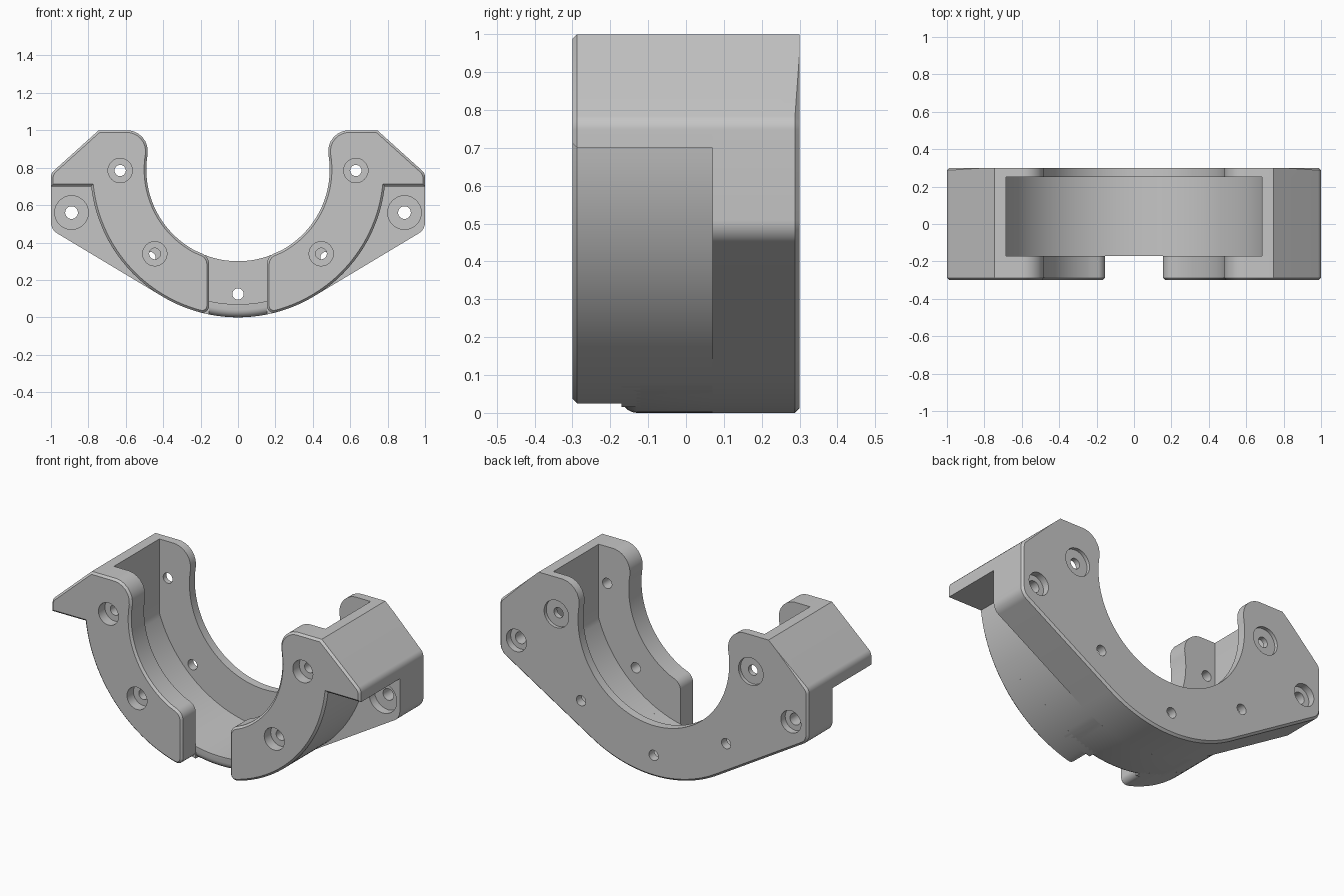
import bpy, bmesh, math
from mathutils import Vector

if "Cube" in bpy.data.objects:
    bpy.data.objects.remove(bpy.data.objects["Cube"], do_unlink=True)

grey = bpy.data.materials.new("satin_grey")
grey.use_nodes = True
grey.diffuse_color = (0.56, 0.56, 0.56, 1)
grey.node_tree.nodes["Principled BSDF"].inputs["Base Color"].default_value = grey.diffuse_color

CZ = 0.79                                  # height of the bore axis
R_OUT, R_BORE, R_POCKET = 0.79, 0.49, 0.72
WALL_X, GAP_X = 0.685, 0.155


def arc(r, a0, a1, step=2):
    """Points on a circle about the bore axis, angles in degrees."""
    n = max(1, round(abs(a1 - a0) / step))
    angles = [math.radians(a0 + (a1 - a0) * i / n) for i in range(n + 1)]
    return [(r * math.cos(a), CZ + r * math.sin(a)) for a in angles]


def fillet(prev, corner, nxt, r, n=8):
    """Rounded corner between two straight edges."""
    c = Vector(corner)
    u, v = (Vector(prev) - c).normalized(), (Vector(nxt) - c).normalized()
    half = u.angle(v) / 2
    centre = c + (u + v).normalized() * r / math.sin(half)
    start = c + u * r / math.tan(half) - centre
    end = c + v * r / math.tan(half) - centre
    spokes = [start.lerp(end, i / n).normalized() * r for i in range(n + 1)]
    return [tuple(centre + s) for s in spokes]


def gap_angle(r):
    return -math.degrees(math.acos(GAP_X / r))


# Shared runs of the outline, for the left half
shoulder, crest = (1, 0.77), (0.745, 1)
ear_low, shelf = (1, 0.469), (1, 0.70)
lobe = fillet(crest, (0.474, 1), (0.484, 0.87), 0.11)
upper = fillet(shelf, shoulder, crest, 0.05) + [crest]
back_outer = arc(R_OUT, -90, -59) + fillet((0.4, 0.109), ear_low, shoulder, 0.07) + upper


def front_outer(start):
    return arc(R_OUT, start, -6.5) + [shelf] + upper


def pocket(end):
    a = -math.degrees(math.acos(WALL_X / R_POCKET))
    return [(WALL_X, 1)] + arc(R_POCKET, a, end)


def mirrored(pts):
    return pts + [(-x, z) for x, z in reversed(pts) if abs(x) > 1e-5]


def slab(name, pts, y0, y1, bevel=0, rim=None, rule=None, segments=1):
    """Extrude an outline along y and bevel the chosen edges of one rim."""
    bm = bmesh.new()
    face = bm.faces.new([bm.verts.new((x, y0, z)) for x, z in pts])
    out = bmesh.ops.extrude_face_region(bm, geom=[face])["geom"]
    for v in out:
        if isinstance(v, bmesh.types.BMVert):
            v.co.y = y1
    bmesh.ops.recalc_face_normals(bm, faces=bm.faces)
    if bevel:
        edges = [e for e in bm.edges if all(
            abs(v.co.y - rim) < 1e-5 and (rule is None or rule(v.co)) for v in e.verts)]
        bmesh.ops.bevel(bm, geom=edges, offset=bevel, offset_type='OFFSET',
                        segments=segments, profile=0.5, affect='EDGES')
    return add_object(name, bm)


def add_object(name, bm):
    mesh = bpy.data.meshes.new(name)
    bm.to_mesh(mesh)
    bm.free()
    mesh.materials.append(grey)
    ob = bpy.data.objects.new(name, mesh)
    bpy.context.collection.objects.link(ob)
    return ob


def add_stepped_pin(bm, x, z, steps, n=32):
    """Turned cutter along y; steps are (radius, y start, y end)."""
    rings = []
    for r, y0, y1 in steps:
        for y in (y0, y1):
            rings.append([bm.verts.new((x + r * math.cos(2 * math.pi * i / n), y,
                                        z + r * math.sin(2 * math.pi * i / n))) for i in range(n)])
    for a, b in zip(rings, rings[1:]):
        for i in range(n):
            j = (i + 1) % n
            bm.faces.new((a[i], a[j], b[j], b[i]))
    bm.faces.new(rings[0])
    bm.faces.new(rings[-1])


parts = []

# Front cheeks, one each side of the gap, with a strip of shell behind them
start, inner_end = gap_angle(R_OUT), gap_angle(R_BORE)
outer, bore = front_outer(start), arc(R_BORE, 10, -62)
low, high = outer[0], arc(R_BORE, inner_end, inner_end - 1)[0]
low_far = arc(R_OUT, -74, -73)[0]
cheek = (fillet(high, low, low_far, 0.035) + front_outer(-74) + lobe + bore
         + fillet(bore[-1], high, low, 0.06))
strip = outer + pocket(gap_angle(R_POCKET))
cheeks = []
for side, s in (("left", 1), ("right", -1)):
    flip = [(s * x, z) for x, z in cheek]
    cheeks.append(slab(side + "_front_cheek", flip, -0.3, -0.17, 0.012, -0.3))
    parts.append(slab(side + "_shell_strip", [(s * x, z) for x, z in strip], -0.17, -0.12))

# Curved shell with a rounded lip under the gap
shell = slab("curved_shell", mirrored(front_outer(-90) + pocket(-90)), -0.17, 0.07,
             0.04, -0.17, lambda p: p.z < 0.065, 5)

# Ears and the flat back plate
ears = slab("ear_block", mirrored(back_outer + pocket(-90)), 0.07, 0.25)
plate = slab("back_plate", mirrored(back_outer + lobe + arc(R_BORE, 10, -90)), 0.25, 0.3,
             0.012, 0.3, lambda p: p.z < 0.99 and math.hypot(p.x, p.z - CZ) > 0.6)

# Screw holes with counterbores
bm = bmesh.new()
d = math.sqrt(0.5)
for s in (1, -1):
    for x, z in ((0.63, 0.785), (0.445, 0.34)):
        add_stepped_pin(bm, s * x, z, [(0.065, -0.35, -0.24), (0.03, -0.24, -0.14)])
    add_stepped_pin(bm, s * 0.63, 0.785, [(0.03, 0.2, 0.28), (0.08, 0.28, 0.35)])
    add_stepped_pin(bm, s * 0.665 * d, CZ - 0.665 * d, [(0.03, 0.2, 0.35)])
    add_stepped_pin(bm, s * 0.89, 0.56,
                    [(0.09, 0.02, 0.12), (0.034, 0.12, 0.26), (0.065, 0.26, 0.35)])
add_stepped_pin(bm, 0, 0.125, [(0.03, 0.2, 0.35)])
bmesh.ops.recalc_face_normals(bm, faces=bm.faces)
cutter = add_object("hole_cutter", bm)
cutter.hide_render = True

drilled = cheeks + [ears, plate]
for ob in drilled:
    mod = ob.modifiers.new("holes", 'BOOLEAN')
    mod.operation, mod.solver, mod.object = 'DIFFERENCE', 'EXACT', cutter
    bpy.context.view_layer.objects.active = ob
    bpy.ops.object.modifier_apply(modifier=mod.name)
bpy.data.objects.remove(cutter, do_unlink=True)

# Smooth curved walls, crisp edges
bpy.ops.object.select_all(action='DESELECT')
for ob in parts + drilled + [shell]:
    ob.select_set(True)
bpy.context.view_layer.objects.active = shell
bpy.ops.object.shade_smooth_by_angle(angle=math.radians(30))
